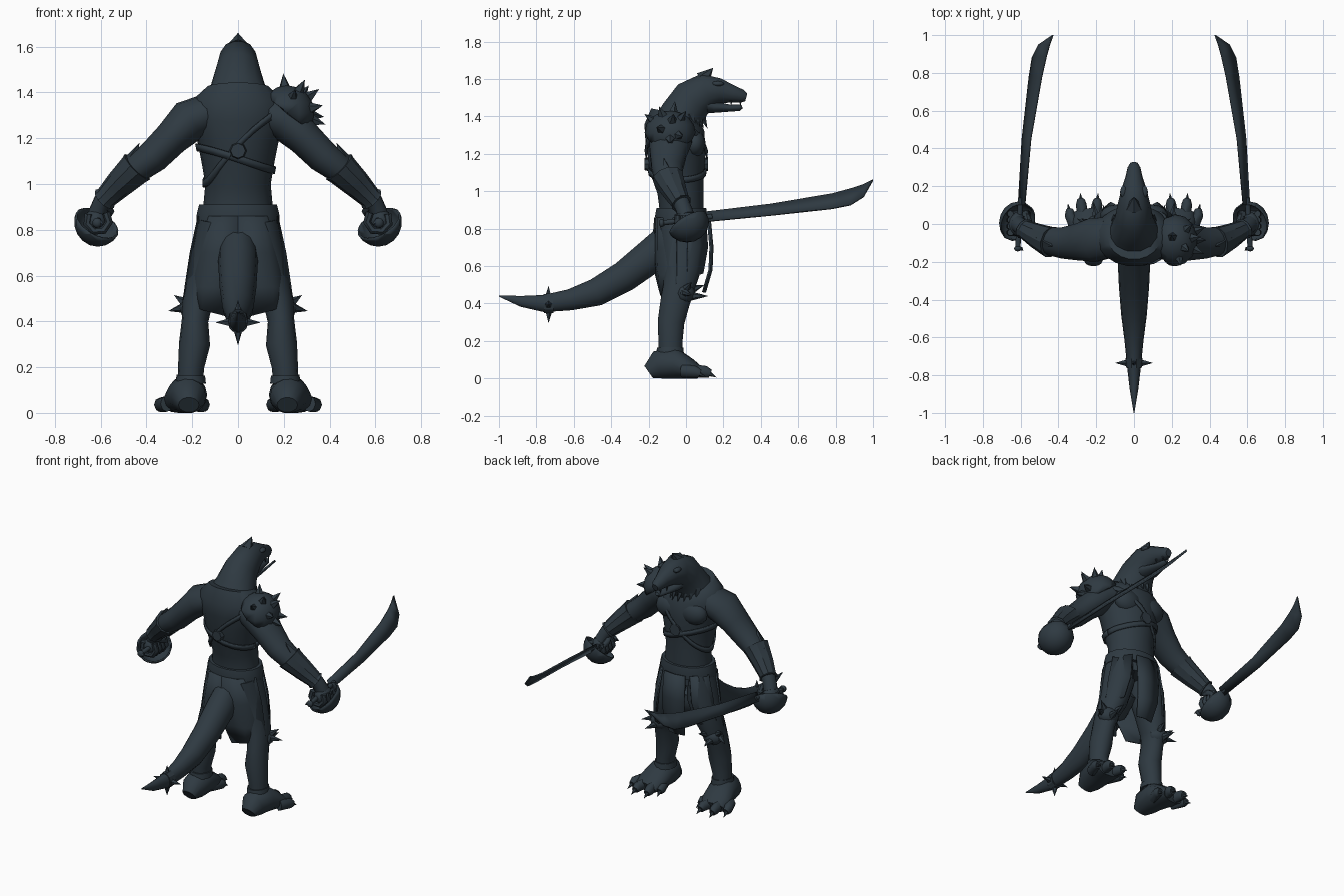
import bpy, bmesh, math
from mathutils import Vector, Matrix
from mathutils.bvhtree import BVHTree

cube = bpy.data.objects.get("Cube")
if cube:
    bpy.data.objects.remove(cube)

slate = bpy.data.materials.new("dark_slate")
slate.use_nodes = True
COLOR = (0.028, 0.042, 0.054, 1)
slate.diffuse_color = COLOR
slate.node_tree.nodes["Principled BSDF"].inputs["Base Color"].default_value = COLOR
X, Y, Z = Vector((1, 0, 0)), Vector((0, 1, 0)), Vector((0, 0, 1))


def finish(name, bm, mirror=False, thick=0, angle=50):
    """Turn a bmesh into a named, smooth shaded object."""
    bmesh.ops.recalc_face_normals(bm, faces=bm.faces)
    mesh = bpy.data.meshes.new(name)
    bm.to_mesh(mesh)
    bm.free()
    obj = bpy.data.objects.new(name, mesh)
    bpy.context.collection.objects.link(obj)
    mesh.materials.append(slate)
    bpy.ops.object.select_all(action="DESELECT")
    obj.select_set(True)
    bpy.context.view_layer.objects.active = obj
    bpy.ops.object.shade_smooth_by_angle(angle=math.radians(angle))
    if thick:
        mod = obj.modifiers.new("Solidify", "SOLIDIFY")
        mod.thickness, mod.offset = thick, 0
    if mirror:
        obj.modifiers.new("Mirror", "MIRROR")
    return obj


def tube(bm, points, sides=14, ref=Y):
    """Loft ellipses along a path of (x, y, z, radius_u, radius_v)."""
    centres = [Vector(p[:3]) for p in points]
    rings = []
    for i, p in enumerate(points):
        t = (centres[min(i + 1, len(points) - 1)] - centres[max(i - 1, 0)]).normalized()
        u = ref.cross(t).normalized()
        v = t.cross(u)
        ring = []
        for k in range(sides):
            a = math.tau * k / sides
            ring.append(bm.verts.new(centres[i] + u * p[3] * math.cos(a) + v * p[4] * math.sin(a)))
        rings.append(ring)
    for a, b in zip(rings, rings[1:]):
        for k in range(sides):
            n = (k + 1) % sides
            bm.faces.new((a[k], a[n], b[n], b[k]))
    bm.faces.new(rings[0][::-1])
    bm.faces.new(rings[-1])


def spike(bm, base, tip, radius, sides=6):
    base, tip = Vector(base), Vector(tip)
    d = tip - base
    m = Matrix.Translation((base + tip) / 2) @ d.to_track_quat("Z", "Y").to_matrix().to_4x4()
    bmesh.ops.create_cone(bm, cap_ends=True, segments=sides, radius1=radius, radius2=0,
                          depth=d.length, matrix=m)


def ball(bm, centre, scale, segments=14):
    m = Matrix.Translation(centre) @ Matrix.Diagonal((*scale, 1))
    bmesh.ops.create_uvsphere(bm, u_segments=segments, v_segments=segments // 2 + 1, radius=1, matrix=m)


def sheet(bm, rows):
    grid = [[bm.verts.new(p) for p in row] for row in rows]
    for a, b in zip(grid, grid[1:]):
        for k in range(len(a) - 1):
            bm.faces.new((a[k], a[k + 1], b[k + 1], b[k]))


def tube_part(name, points, mirror=False, sides=14, ref=Y):
    bm = bmesh.new()
    tube(bm, points, sides, ref)
    return finish(name, bm, mirror)


# Torso, chest muscles and belt
bm = bmesh.new()
tube(bm, [(0, -.025, .78, .15, .115), (0, -.025, .92, .15, .12), (0, -.03, 1.0, .143, .125),
          (0, -.045, 1.1, .16, .145), (0, -.05, 1.2, .18, .158), (0, -.06, 1.3, .21, .162),
          (0, -.08, 1.37, .195, .145), (0, -.07, 1.42, .14, .12)], 18)
body = BVHTree.FromBMesh(bm)
finish("torso", bm)
bm = bmesh.new()
ball(bm, (.085, .045, 1.255), (.095, .06, .075))
finish("chest_muscle", bm, True)
tube_part("belt", [(0, -.025, .835, .182, .14), (0, -.025, .87, .18, .142), (0, -.025, .91, .17, .135)], sides=18)


# Harness straps wrapped on the torso
def strap(name, height, lean):
    bm = bmesh.new()
    rows = []
    for k in range(33):
        a = math.tau * k / 32
        d = Vector((math.cos(a), math.sin(a), 0))
        row = []
        for dz in (-.016, .016):
            o = Vector((0, -.05, height + lean * math.cos(a) + dz))
            hit = body.ray_cast(o + d, -d)[0]
            row.append((hit or o + d * .15) + d * .008)
        rows.append(row)
    sheet(bm, rows)
    finish(name, bm, thick=.009)


strap("shoulder_strap", 1.17, .17)
strap("rib_strap", 1.11, -.05)
for name, y in (("back_ring", -.21), ("chest_ring", .105)):
    bm = bmesh.new()
    m = Matrix.Translation((0, y, 1.145)) @ Matrix.Rotation(math.pi / 2, 4, "X")
    bmesh.ops.create_cone(bm, cap_ends=True, segments=8, radius1=.038, radius2=.032, depth=.025, matrix=m)
    finish(name, bm, angle=30)

# Head with upper and lower jaw
tube_part("neck_and_head", [(0, -.08, 1.3, .19, .13), (0, -.02, 1.41, .125, .12), (0, .035, 1.49, .1, .115),
                            (0, .11, 1.535, .085, .1), (0, .18, 1.535, .068, .07), (0, .25, 1.52, .045, .047),
                            (0, .3, 1.508, .034, .036), (0, .322, 1.502, .02, .022)], ref=Z)
tube_part("lower_jaw", [(0, .07, 1.47, .07, .055), (0, .15, 1.45, .06, .032), (0, .23, 1.445, .038, .02),
                        (0, .285, 1.447, .026, .018), (0, .3, 1.452, .015, .01)], ref=Z)
bm = bmesh.new()
spike(bm, (0, .09, 1.6), (0, .145, 1.66), .045)
finish("head_crest", bm, angle=20)
bm = bmesh.new()
ball(bm, (.055, .17, 1.575), (.02, .035, .014), 8)
spike(bm, (.018, .29, 1.485), (.018, .292, 1.455), .007)
spike(bm, (.03, .24, 1.485), (.03, .243, 1.457), .007)
finish("brow_and_teeth", bm, True)
bm = bmesh.new()
for k in range(4):
    spike(bm, (.02 + .025 * k, .08 - .02 * k, 1.41), (.02 + .03 * k, .115 - .02 * k, 1.335), .025, 5)
finish("throat_tufts", bm, True)

# Tail with spiked ring
tube_part("tail", [(0, -.08, .74, .08, .1), (0, -.18, .66, .087, .095), (0, -.33, .545, .08, .085),
                   (0, -.48, .46, .068, .076), (0, -.62, .42, .05, .058), (0, -.76, .4, .036, .047),
                   (0, -.88, .412, .022, .03), (0, -1, .44, .002, .003)], ref=Z)
bm = bmesh.new()
tube(bm, [(0, -.71, .402, .046, .056), (0, -.76, .4, .042, .053)], 10, Z)
for k in range(4):
    a = math.tau * k / 4
    d = Vector((math.cos(a), 0, math.sin(a)))
    spike(bm, Vector((0, -.735, .395)) + d * .035, Vector((0, -.735, .395)) + d * .1, .02, 5)
finish("tail_spikes", bm, angle=25)

# Legs, feet and claws
tube_part("leg", [(.1, -.03, .84, .075, .115), (.115, -.018, .7, .09, .118), (.145, -.02, .58, .082, .1),
                  (.178, -.04, .48, .066, .085), (.188, -.06, .4, .058, .08), (.19, -.08, .3, .068, .073),
                  (.205, -.083, .2, .057, .066), (.21, -.083, .1, .055, .062)], True)
tube_part("ankle_cuff", [(.207, -.085, .13, .067, .076), (.206, -.085, .165, .062, .072)], True)
bm = bmesh.new()
tube(bm, [(.215, -.2, .035, .045, .04), (.215, -.15, .07, .075, .08), (.222, -.06, .08, .088, .085),
          (.236, .02, .05, .095, .055), (.243, .07, .03, .08, .035)], 14, Z)
toes = ((.15, .1), (.195, .165), (.28, .165), (.34, .11))
for x, y in toes:
    sx = .243 + (x - .243) * .7
    tube(bm, [(sx, y - .13, .04, .03, .035), (x, y - .06, .035, .028, .032), (x, y - .035, .025, .02, .022)], 8, Z)
for v in bm.verts:
    v.co.z = max(v.co.z, 0)
finish("foot", bm, True)
bm = bmesh.new()
for x, y in toes:
    spike(bm, (x, y - .06, .035), (x + (x - .243) * .1, y, .005), .02, 6)
finish("toe_claws", bm, True)

# Knee guards with horns
bm = bmesh.new()
ball(bm, (.19, -.01, .455), (.068, .06, .055), 10)
for base, tip in (((.235, -.01, .46), (.305, .03, .445)), ((.23, .0, .48), (.28, .03, .515)),
                  ((.2, .03, .44), (.215, .12, .44)), ((.17, .03, .475), (.16, .1, .5))):
    spike(bm, base, tip, .024)
finish("knee_guard", bm, True, angle=35)

# Skirt flaps
bm = bmesh.new()
sheet(bm, [[(x, y + .012 * (x == 0), z) for x in (-w, 0, w)]
           for w, y, z in ((.075, .115, .86), (.08, .13, .7), (.075, .125, .58), (.055, .09, .46))])
finish("front_flap", bm, thick=.01)
bm = bmesh.new()
sheet(bm, [[(0, -.165, .86), (.1, -.15, .86), (.172, -.06, .86)],
           [(0, -.178, .7), (.13, -.15, .7), (.207, -.05, .7)],
           [(.005, -.16, .55), (.15, -.145, .55), (.23, -.05, .55)],
           [(.04, -.12, .42), (.155, -.135, .45), (.237, -.05, .49)]])
finish("back_flap", bm, True, thick=.01)
bm = bmesh.new()
sheet(bm, [[(.1, .105, .86), (.172, .01, .86)], [(.12, .115, .7), (.207, .01, .7)], [(.15, .09, .56), (.225, .0, .53)]])
finish("side_flap", bm, True, thick=.01)

# Arms, bracers and fists
tube_part("arm", [(.13, -.07, 1.31, .085, .11), (.215, -.085, 1.275, .094, .118), (.29, -.095, 1.2, .077, .1),
                  (.37, -.1, 1.12, .072, .085), (.45, -.09, 1.062, .064, .075), (.52, -.06, .995, .054, .06),
                  (.59, -.02, .925, .042, .043), (.615, 0, .87, .04, .045)], True)
bm = bmesh.new()
tube(bm, [(.44, -.095, 1.075, .078, .085), (.455, -.09, 1.06, .073, .08), (.52, -.06, .998, .062, .066),
          (.575, -.03, .942, .05, .052), (.582, -.025, .935, .057, .058)], 10)
spike(bm, (.485, -.09, 1.07), (.43, -.12, 1.18), .045, 4)
finish("bracer", bm, True, angle=30)
bm = bmesh.new()
ball(bm, (.62, .0, .84), (.05, .065, .055), 12)
for k in range(4):
    y = -.045 + .033 * k
    tube(bm, [(.612 + .05 * math.cos(a), y, .84 + .05 * math.sin(a), .018, .018)
              for a in (.6, -.3, -1.2, -2.1, -3, -3.9)], 7)
tube(bm, [(.58, -.03, .9, .02, .02), (.56, .02, .88, .02, .02), (.57, .065, .855, .013, .013)], 7, Z)
finish("fist", bm, True)

# Curved swords with cup guards
bm = bmesh.new()
tube(bm, [(.615, -.13, .83, .014, .014), (.6, .14, .865, .014, .014)], 8, Z)
ball(bm, (.615, -.13, .83), (.022, .016, .022), 8)
spike(bm, (.6, -.13, .83), (.585, -.14, .82), .012, 5)
finish("sword_hilt", bm, True)
bm = bmesh.new()
ball(bm, (.612, .005, .835), (.1, .112, .105), 16)
cup = Vector((.4, .45, -.75)).normalized()
bmesh.ops.bisect_plane(bm, geom=bm.verts[:] + bm.edges[:] + bm.faces[:], plane_co=Vector((.612, .005, .835)) + cup * .01,
                       plane_no=cup, clear_inner=True)
finish("sword_guard", bm, True, thick=.008)
bm = bmesh.new()
sheet(bm, [[(.58, .1, .888), (.61, .1, .838)], [(.548, .45, .93), (.59, .45, .872)],
           [(.49, .78, .985), (.553, .78, .908)], [(.465, .89, 1.015), (.537, .88, .928)],
           [(.448, .95, 1.035), (.503, .95, .972)], [(.43, 1, 1.06), (.431, .999, 1.058)]])
finish("sword_blade", bm, True, thick=.012)

# Spiked pad on one shoulder
bm = bmesh.new()
centre = Vector((.215, -.085, 1.31))
ball(bm, centre, (.115, .132, .115), 14)
bmesh.ops.bisect_plane(bm, geom=bm.verts[:] + bm.edges[:] + bm.faces[:], plane_co=centre,
                       plane_no=Vector((.62, 0, .78)), clear_inner=True)
finish("shoulder_pad", bm, thick=.012)
bm = bmesh.new()
for d in ((-.1, .15, 1), (.45, -.35, .85), (.55, .5, .7), (.8, .1, .6), (.95, -.45, .2),
          (.95, .4, -.1), (.2, -.8, .6), (1, 0, -.3)):
    d = Vector(d).normalized()
    spike(bm, centre + d * .1, centre + d * .175, .032, 5)
finish("shoulder_spikes", bm, angle=20)
